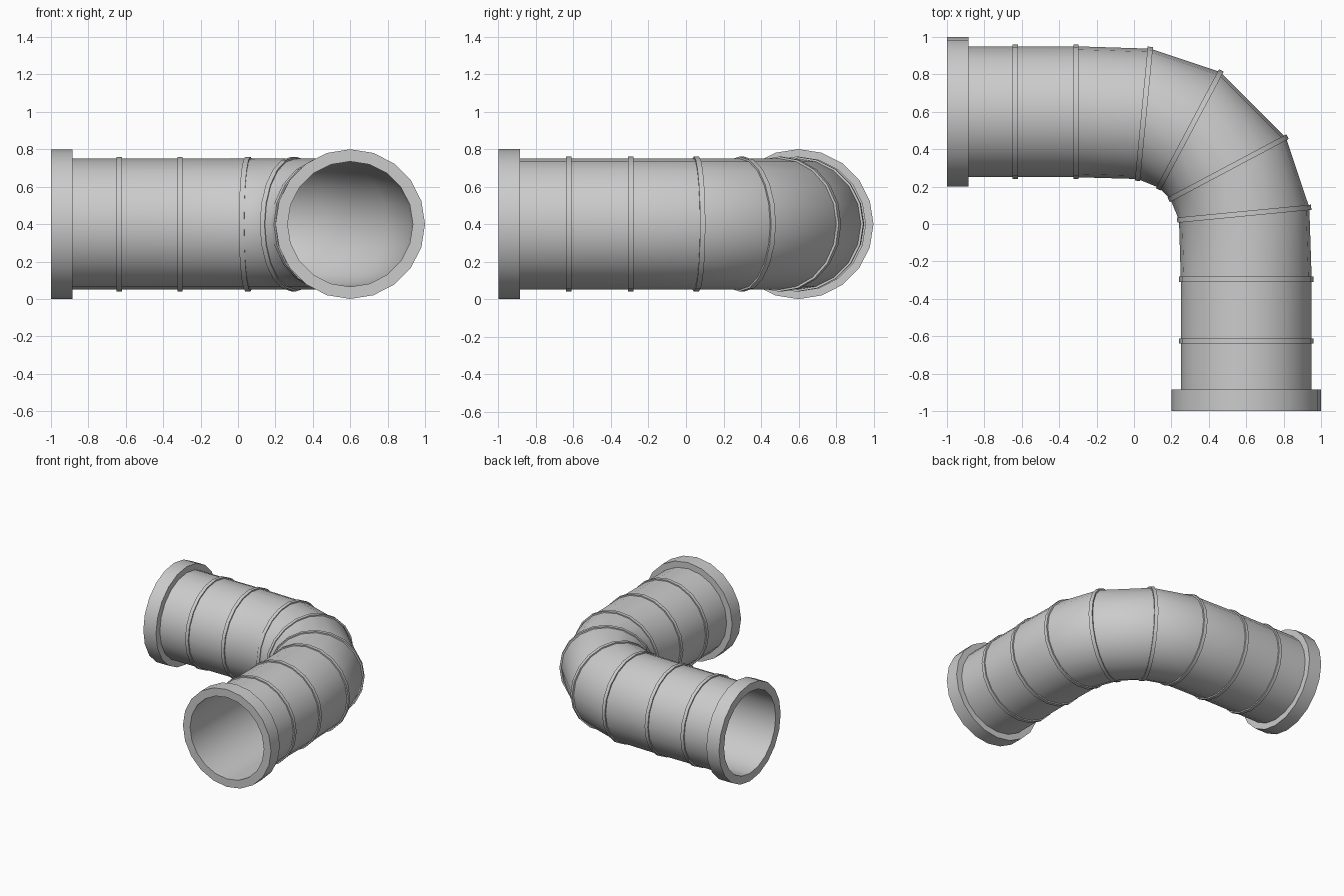
import bpy, bmesh
from math import sin, cos, pi, radians
from mathutils import Vector

if "Cube" in bpy.data.objects:
    bpy.data.objects.remove(bpy.data.objects["Cube"])

SIDES = 20
AXIS_Z = 0.4

# Centre line stations: x, y, heading (degrees turned from +x towards -y)
START = (-1.0, 0.6, 0)
END = (0.6, -1.0, 90)
COLLAR = 0.115
STATIONS = [(-0.635, 0.6, 0), (-0.31, 0.6, 0), (0.053, 0.589, 5.5), (0.298, 0.503, 28),
            (0.503, 0.298, 62), (0.589, 0.055, 84.5), (0.6, -0.295, 90), (0.6, -0.625, 90)]


def shift(station, dist):
    x, y, t = station
    a = radians(t)
    return (x + dist * cos(a), y - dist * sin(a), t)


def loft(name, loops):
    """Closed tube wall: loops of (station, radius) joined in a cycle."""
    bm = bmesh.new()
    rings = []
    for (x, y, t), r in loops:
        a = radians(t)
        side = Vector((sin(a), cos(a), 0))
        centre = Vector((x, y, AXIS_Z))
        rings.append([bm.verts.new(centre + side * (r * cos(2 * pi * i / SIDES))
                                   + Vector((0, 0, r * sin(2 * pi * i / SIDES))))
                      for i in range(SIDES)])
    for k, ring in enumerate(rings):
        nxt = rings[(k + 1) % len(rings)]
        for i in range(SIDES):
            j = (i + 1) % SIDES
            bm.faces.new((ring[i], ring[j], nxt[j], nxt[i]))
    bmesh.ops.recalc_face_normals(bm, faces=bm.faces)
    mesh = bpy.data.meshes.new(name)
    bm.to_mesh(mesh)
    bm.free()
    obj = bpy.data.objects.new(name, mesh)
    bpy.context.collection.objects.link(obj)
    bpy.ops.object.select_all(action='DESELECT')
    obj.select_set(True)
    bpy.context.view_layer.objects.active = obj
    bpy.ops.object.shade_smooth_by_angle(angle=radians(30))
    return obj


def band(name, a, b, outer, inner):
    return loft(name, [(a, outer), (b, outer), (b, inner), (a, inner)])


# Bent pipe with an outer and an inner wall
path = [shift(START, COLLAR)] + STATIONS + [shift(END, -COLLAR)]
loft("pipe_wall", [(s, 0.35) for s in path] + [(s, 0.335) for s in reversed(path)])

# End collars
band("collar_left", START, shift(START, COLLAR), 0.4, 0.335)
band("collar_front", shift(END, -COLLAR), END, 0.4, 0.335)

# Raised seam bands
for n, s in enumerate(STATIONS):
    band(f"seam_band_{n + 1}", shift(s, -0.014), shift(s, 0.014), 0.36, 0.342)
